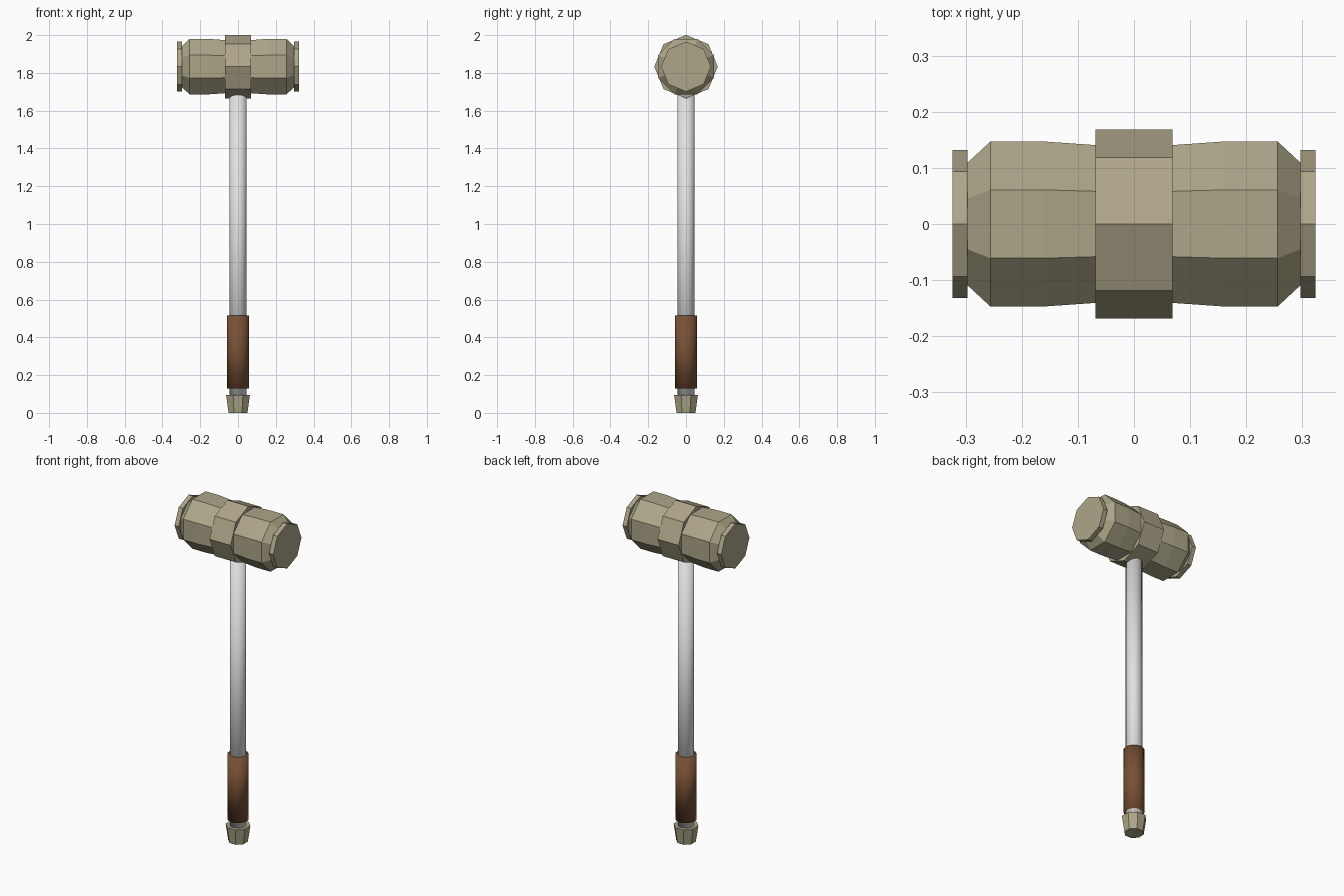
import bpy, bmesh
from math import pi, cos, sin
from mathutils import Matrix

cube = bpy.data.objects.get("Cube")
if cube:
    bpy.data.objects.remove(cube, do_unlink=True)


def material(name, rgb):
    m = bpy.data.materials.new(name)
    m.use_nodes = True
    color = (*rgb, 1)
    m.diffuse_color = color
    m.node_tree.nodes["Principled BSDF"].inputs["Base Color"].default_value = color
    return m


metal = material("tan metal", (0.42, 0.38, 0.25))
steel = material("pale steel", (0.75, 0.75, 0.75))
leather = material("brown leather", (0.19, 0.08, 0.036))


def lathe(name, profile, sides, mat, turn=0.0, matrix=None, smooth=False):
    """Closed solid from (radius, height) rings stacked along z."""
    bm = bmesh.new()
    rings = []
    for r, h in profile:
        angles = [2 * pi * i / sides + turn for i in range(sides)]
        rings.append([bm.verts.new((r * cos(a), r * sin(a), h)) for a in angles])
    for low, high in zip(rings, rings[1:]):
        for i in range(sides):
            j = (i + 1) % sides
            bm.faces.new((low[i], low[j], high[j], high[i]))
    bm.faces.new(rings[0][::-1])
    bm.faces.new(rings[-1])
    if matrix:
        bm.transform(matrix)
    for f in bm.faces:
        f.smooth = smooth
    mesh = bpy.data.meshes.new(name)
    bm.to_mesh(mesh)
    bm.free()
    mesh.materials.append(mat)
    obj = bpy.data.objects.new(name, mesh)
    bpy.context.collection.objects.link(obj)
    return obj


FLAT = pi / 8           # turns an octagon so flats face the axes
to_flat = 1 / cos(FLAT)  # apothem to corner radius
head = Matrix.Translation((0, 0, 1.833)) @ Matrix.Rotation(pi / 2, 4, "Y")

# Hammer head: waisted octagonal body with tapered ends
half = [(0.14, 0.06), (0.147, 0.16), (0.147, 0.256), (0.108, 0.298)]
body = [(r, -x) for r, x in reversed(half)] + half
lathe("head_body", [(r * to_flat, x) for r, x in body], 8, metal, FLAT, head)

# Central band and striking plates, corners up
lathe("head_band", [(0.168, -0.069), (0.168, 0.069)], 8, metal, 0, head)
for side, x in (("left", 0.31), ("right", -0.31)):
    lathe(side + "_striking_plate", [(0.132, x - 0.0135), (0.132, x + 0.0135)],
          8, metal, 0, head)

# Handle, grip and pommel
lathe("shaft", [(0.045, 0.08), (0.045, 1.72)], 16, steel, smooth=True)
lathe("grip", [(0.057, 0.13), (0.057, 0.515)], 16, leather, smooth=True)
lathe("pommel", [(0.05 * to_flat, 0), (0.063 * to_flat, 0.095)], 8, metal, FLAT)
